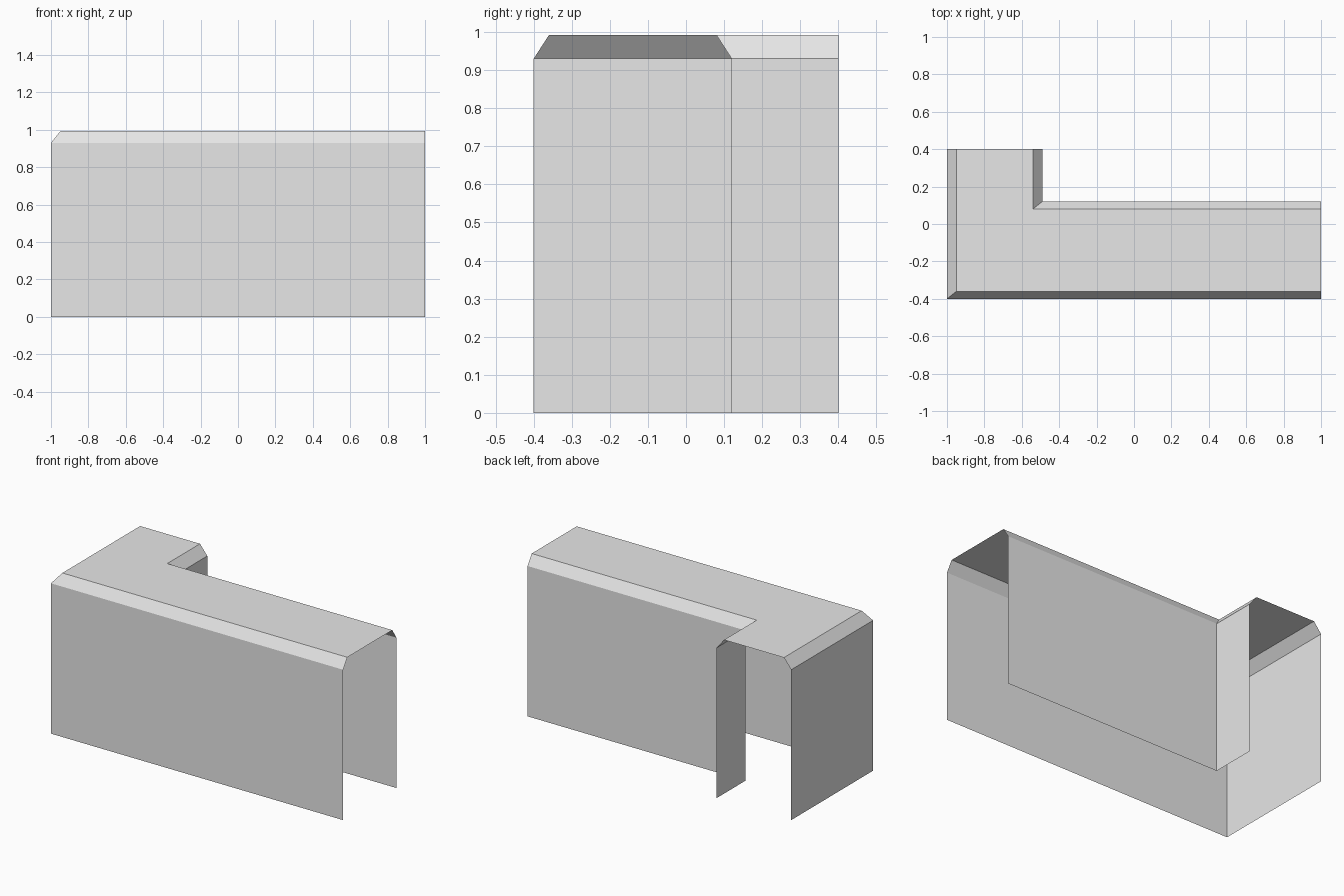
import bpy
import bmesh

cube = bpy.data.objects.get("Cube")
if cube:
    bpy.data.objects.remove(cube, do_unlink=True)

# Plain grey finish
grey = bpy.data.materials.new("light_grey")
grey.use_nodes = True
colour = (0.8, 0.8, 0.8, 1.0)
grey.diffuse_color = colour
grey.node_tree.nodes["Principled BSDF"].inputs["Base Color"].default_value = colour

# Open ends and heights of the L-shaped shell
END_X, END_Y = 1.0, 0.4
EAVE, TOP = 0.93, 0.992

# Cross-section at the corner: x, y, z from outer foot over the top to inner foot
section = [
    (-1.0, -0.4, 0.0),
    (-1.0, -0.4, EAVE),
    (-0.95, -0.36, TOP),
    (-0.54, 0.08, TOP),
    (-0.49, 0.12, EAVE),
    (-0.49, 0.12, 0.0),
]

# Each section point becomes a rail: long-arm end, mitred corner, short-arm end
bm = bmesh.new()
rails = [
    [bm.verts.new(p) for p in ((END_X, y, z), (x, y, z), (x, END_Y, z))]
    for x, y, z in section
]
for a, b in zip(rails, rails[1:]):
    for i in range(2):
        bm.faces.new((a[i], b[i], b[i + 1], a[i + 1]))
bmesh.ops.recalc_face_normals(bm, faces=bm.faces)
bm.normal_update()
if max(bm.faces, key=lambda f: f.calc_center_median().z).normal.z < 0:
    bmesh.ops.reverse_faces(bm, faces=bm.faces)

# Merge the two halves of the flat top into one L-shaped face
seam = [e for e in bm.edges if len(e.link_faces) == 2
        and all(f.normal.z > 0.99 for f in e.link_faces)]
bmesh.ops.dissolve_edges(bm, edges=seam, use_verts=False)

mesh = bpy.data.meshes.new("corner_cover")
bm.to_mesh(mesh)
bm.free()
mesh.materials.append(grey)
cover = bpy.data.objects.new("corner_cover", mesh)
bpy.context.collection.objects.link(cover)
